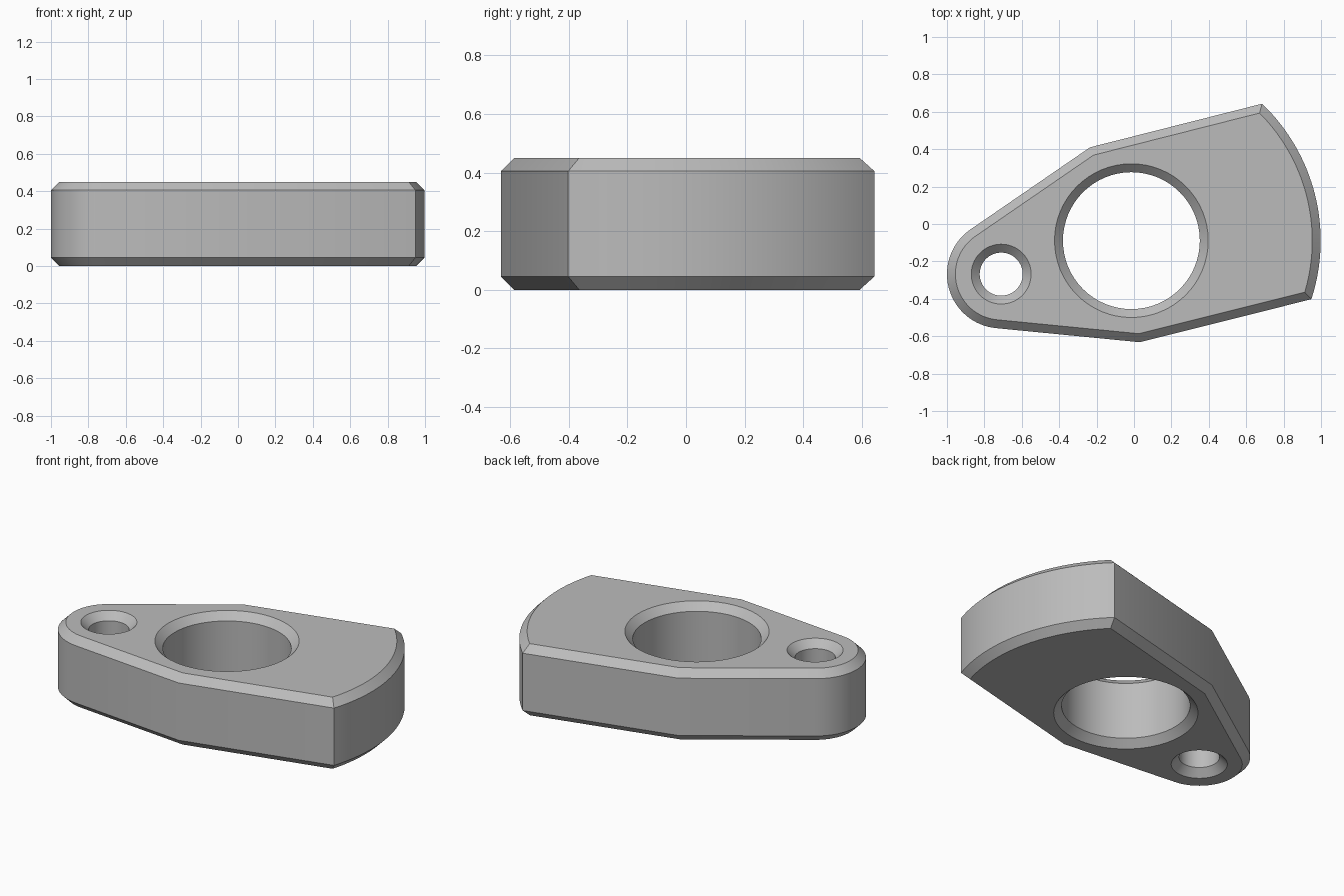
import bpy, bmesh, math
from mathutils import Vector

cube = bpy.data.objects.get("Cube")
if cube:
    bpy.data.objects.remove(cube, do_unlink=True)

HEIGHT, CHAMFER = 0.45, 0.045
BORE, BORE_R = Vector((-0.014, -0.089)), 0.366
PIN, PIN_R = Vector((-0.71, -0.268)), 0.115
LOBE_R, TIP_R = 0.29, 1.012


def arc(centre, radius, start, end, steps):
    """Points from start to end angle, both included."""
    angles = [start + (end - start) * i / steps for i in range(steps + 1)]
    return [centre + radius * Vector((math.cos(a), math.sin(a))) for a in angles]


def circle(centre, radius, steps=64):
    return arc(centre, radius, 0, math.tau, steps)[:-1]


def angle_to(centre, point):
    return math.atan2(point.y - centre.y, point.x - centre.x)


def inset(points, distance):
    """Move a counter-clockwise outline inward with mitred corners."""
    result = []
    for i, p in enumerate(points):
        a = (p - points[i - 1]).normalized()
        b = (points[(i + 1) % len(points)] - p).normalized()
        na, nb = Vector((-a.y, a.x)), Vector((-b.y, b.x))
        result.append(p + (na + nb) * distance / (1 + na.dot(nb)))
    return result


# Outline: wide curved end, two straight flanks, round lobe with tangent sides
back_tip, front_tip = Vector((0.682, 0.64)), Vector((0.948, -0.402))
back_knee, front_knee = Vector((-0.235, 0.41)), Vector((0.03, -0.632))


def tangent_angle(point, side):
    gap = (point - PIN).length
    return angle_to(PIN, point) + side * math.acos(LOBE_R / gap)


lobe_start = tangent_angle(back_knee, 1)
lobe_end = tangent_angle(front_knee, -1) + math.tau
end_arc = arc(BORE, TIP_R, angle_to(BORE, front_tip), angle_to(BORE, back_tip), 32)
outline = end_arc + [back_knee] + arc(PIN, LOBE_R, lobe_start, lobe_end, 32) + [front_knee]

bm = bmesh.new()
caps = {0: [], 3: []}


def add_wall(full, chamfered):
    """Stack four rings into a straight wall with a chamfer at each end."""
    levels = [(chamfered, 0), (full, CHAMFER),
              (full, HEIGHT - CHAMFER), (chamfered, HEIGHT)]
    rings = [[bm.verts.new((p.x, p.y, z)) for p in pts] for pts, z in levels]
    count = len(full)
    for low, high in zip(rings, rings[1:]):
        for i in range(count):
            j = (i + 1) % count
            bm.faces.new((low[i], low[j], high[j], high[i]))
    for level, edges in caps.items():
        ring = rings[level]
        edges += [bm.edges.get((ring[i - 1], ring[i])) for i in range(count)]


# Outer wall and the two countersunk holes
add_wall(outline, inset(outline, CHAMFER))
for centre, radius in ((BORE, BORE_R), (PIN, PIN_R)):
    add_wall(circle(centre, radius), circle(centre, radius + CHAMFER))

# Flat top and bottom around the holes
for edges in caps.values():
    bmesh.ops.triangle_fill(bm, edges=edges, use_beauty=True)
bmesh.ops.recalc_face_normals(bm, faces=bm.faces[:])

mesh = bpy.data.meshes.new("link_plate")
bm.to_mesh(mesh)
bm.free()
plate = bpy.data.objects.new("link_plate", mesh)
bpy.context.collection.objects.link(plate)

# Plain grey
grey = bpy.data.materials.new("plain_grey")
grey.use_nodes = True
colour = (0.5, 0.5, 0.5, 1)
grey.diffuse_color = colour
grey.node_tree.nodes["Principled BSDF"].inputs["Base Color"].default_value = colour
mesh.materials.append(grey)

bpy.context.view_layer.objects.active = plate
plate.select_set(True)
bpy.ops.object.shade_smooth_by_angle(angle=math.radians(30))
